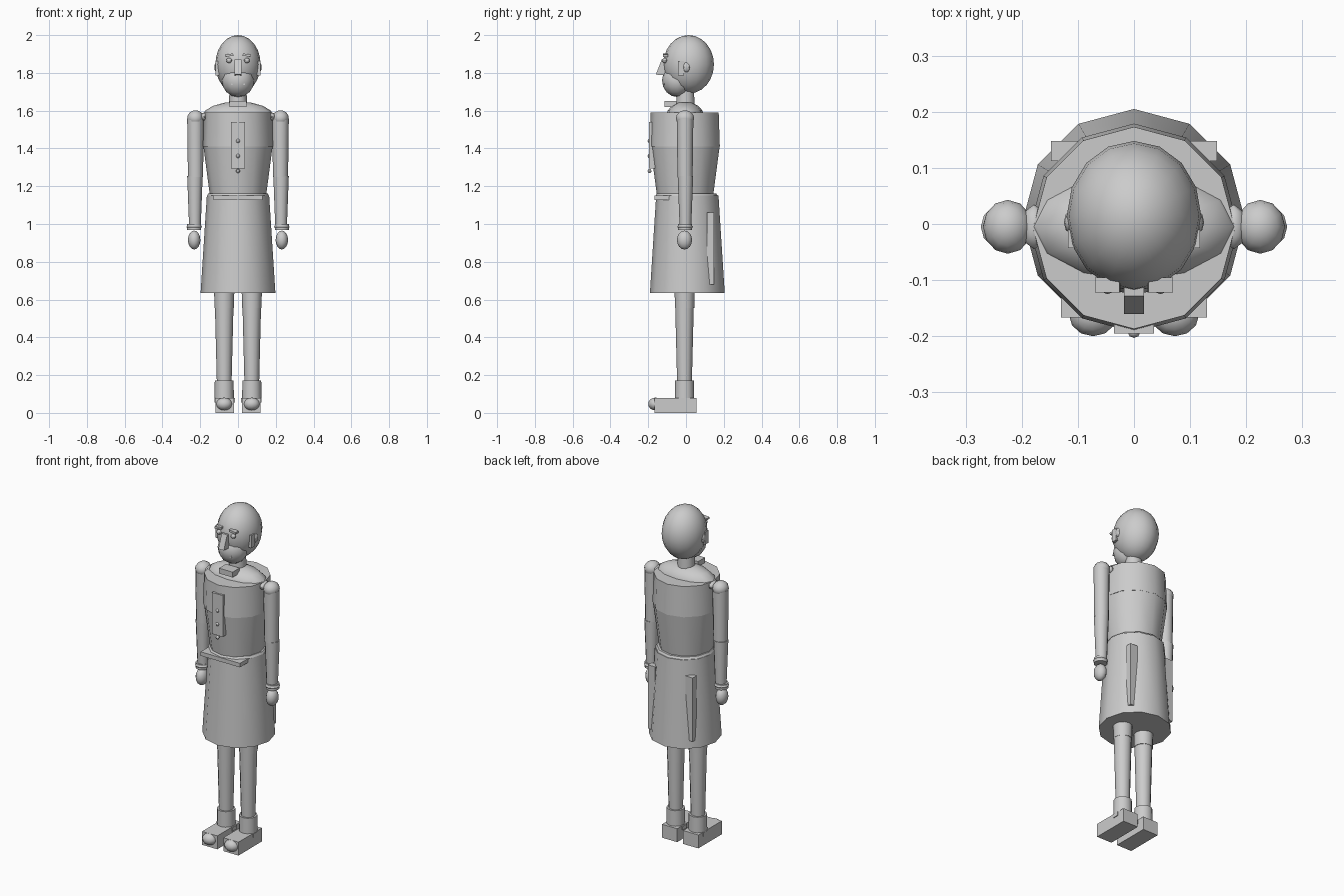
import bpy
from math import radians, pi

if "Cube" in bpy.data.objects:
    bpy.data.objects.remove(bpy.data.objects["Cube"])


def finish(ob, name, smooth=True):
    ob.name = name
    bpy.ops.object.transform_apply(location=False, rotation=True, scale=True)
    if smooth:
        bpy.ops.object.shade_smooth_by_angle(angle=radians(40))
    return ob


def box(name, lo, hi, tilt=(0, 0, 0)):
    mid = [(a + b) / 2 for a, b in zip(lo, hi)]
    bpy.ops.mesh.primitive_cube_add(size=1, location=mid, rotation=tilt)
    ob = bpy.context.object
    ob.scale = [b - a for a, b in zip(lo, hi)]
    return finish(ob, name, False)


def ball(name, c, r, seg=12, rings=8):
    bpy.ops.mesh.primitive_uv_sphere_add(segments=seg, ring_count=rings, radius=1, location=c)
    ob = bpy.context.object
    ob.scale = r
    return finish(ob, name)


def cone(name, x, y, z0, z1, r0, r1, n=12):
    bpy.ops.mesh.primitive_cone_add(vertices=n, radius1=r0, radius2=r1, depth=z1 - z0,
                                    location=(x, y, (z0 + z1) / 2))
    return finish(bpy.context.object, name)


def ring(name, x, y, z, major, minor, n=12):
    bpy.ops.mesh.primitive_torus_add(location=(x, y, z), rotation=(0, 0, pi / 2), major_segments=n,
                                     minor_segments=6, major_radius=major, minor_radius=minor)
    return finish(bpy.context.object, name)


def sbox(name, s, lo, hi, tilt=(0, 0, 0)):
    # box given for the +x side, placed on side s
    xs = sorted((s * lo[0], s * hi[0]))
    return box(name, (xs[0], *lo[1:]), (xs[1], *hi[1:]), (tilt[0], s * tilt[1], s * tilt[2]))


# Head
ball("skull", (0, 0.014, 1.845), (0.12, 0.134, 0.155), 16, 12)
ball("jaw", (0, -0.045, 1.76), (0.086, 0.082, 0.088), 12, 8)
nose = box("nose", (-0.018, -0.16, 1.785), (0.018, -0.09, 1.872))
for v in nose.data.vertices:
    if v.co.y < 0:
        v.co.y += 0.032 if v.co.z > 0 else 0
        v.co.z += 0.006 if v.co.z < 0 else 0
box("mouth", (-0.038, -0.116, 1.735), (0.038, -0.09, 1.745))

# Neck, collar and torso
cone("neck", 0, -0.003, 1.6, 1.71, 0.05, 0.045)
box("collar_tab", (-0.045, -0.115, 1.62), (0.045, -0.05, 1.652))
ball("shoulder_yoke", (0, -0.005, 1.57), (0.188, 0.1, 0.078), 12, 8)
cone("upper_torso", 0, -0.007, 1.41, 1.59, 0.186, 0.18)
cone("lower_torso", 0, -0.005, 1.16, 1.41, 0.15, 0.183)

# Front placket with buttons
box("placket", (-0.036, -0.195, 1.293), (0.036, -0.165, 1.54))
for z in (1.44, 1.36, 1.28):
    ball("button", (0, -0.193, z), (0.011, 0.01, 0.011), 8, 6)

# Belt and skirt
cone("skirt", 0, 0.007, 0.635, 1.15, 0.198, 0.165)
ring("belt", 0, 0.003, 1.15, 0.15, 0.014)
box("waistband_front", (-0.13, -0.167, 1.126), (0.13, -0.08, 1.15))

for s, side in ((1, "left"), (-1, "right")):
    # Face details
    ball("eye_" + side, (s * 0.047, -0.112, 1.866), (0.015, 0.013, 0.014), 8, 6)
    sbox("eyebrow_" + side, s, (0.025, -0.122, 1.888), (0.069, -0.095, 1.9), (0, 0.12, 0))
    sbox("sideburn_" + side, s, (0.1, -0.043, 1.787), (0.118, -0.01, 1.862))
    ball("ear_" + side, (s * 0.113, 0.003, 1.83), (0.012, 0.02, 0.027), 8, 6)

    # Arm
    ax = s * 0.225
    ball("shoulder_" + side, (ax, -0.005, 1.56), (0.044, 0.048, 0.042))
    ball("armpit_joint_" + side, (s * 0.178, -0.005, 1.568), (0.022, 0.04, 0.022), 8, 6)
    cone("upper_arm_" + side, ax, -0.005, 1.25, 1.555, 0.04, 0.044)
    fore = cone("forearm_" + side, s * 0.228, -0.003, 0.99, 1.255, 0.031, 0.041)
    ring("cuff_" + side, s * 0.232, -0.005, 0.985, 0.027, 0.014)
    cone("wrist_" + side, s * 0.232, -0.005, 0.968, 1.0, 0.037, 0.037)
    ball("hand_" + side, (s * 0.232, -0.008, 0.915), (0.033, 0.04, 0.05))

    # Skirt back pleat
    sbox("back_pleat_" + side, s, (0.1, 0.112, 0.68), (0.148, 0.148, 1.06))

    # Leg and shoe
    lx = s * 0.073
    cone("knee_" + side, lx, -0.007, 0.555, 0.66, 0.051, 0.054)
    cone("lower_leg_" + side, lx, -0.008, 0.16, 0.56, 0.039, 0.049)
    cone("sock_" + side, lx, -0.008, 0.07, 0.172, 0.051, 0.05)
    sbox("shoe_" + side, s, (0.02, -0.167, 0.005), (0.12, 0.055, 0.08))
    ball("shoe_toe_" + side, (lx, -0.162, 0.047), (0.043, 0.038, 0.034))
    sbox("shoe_strap_" + side, s, (0.015, -0.03, 0.055), (0.124, 0.01, 0.078))
    sbox("shoe_sole_" + side, s, (0.02, -0.167, 0.0), (0.12, 0.055, 0.01))
